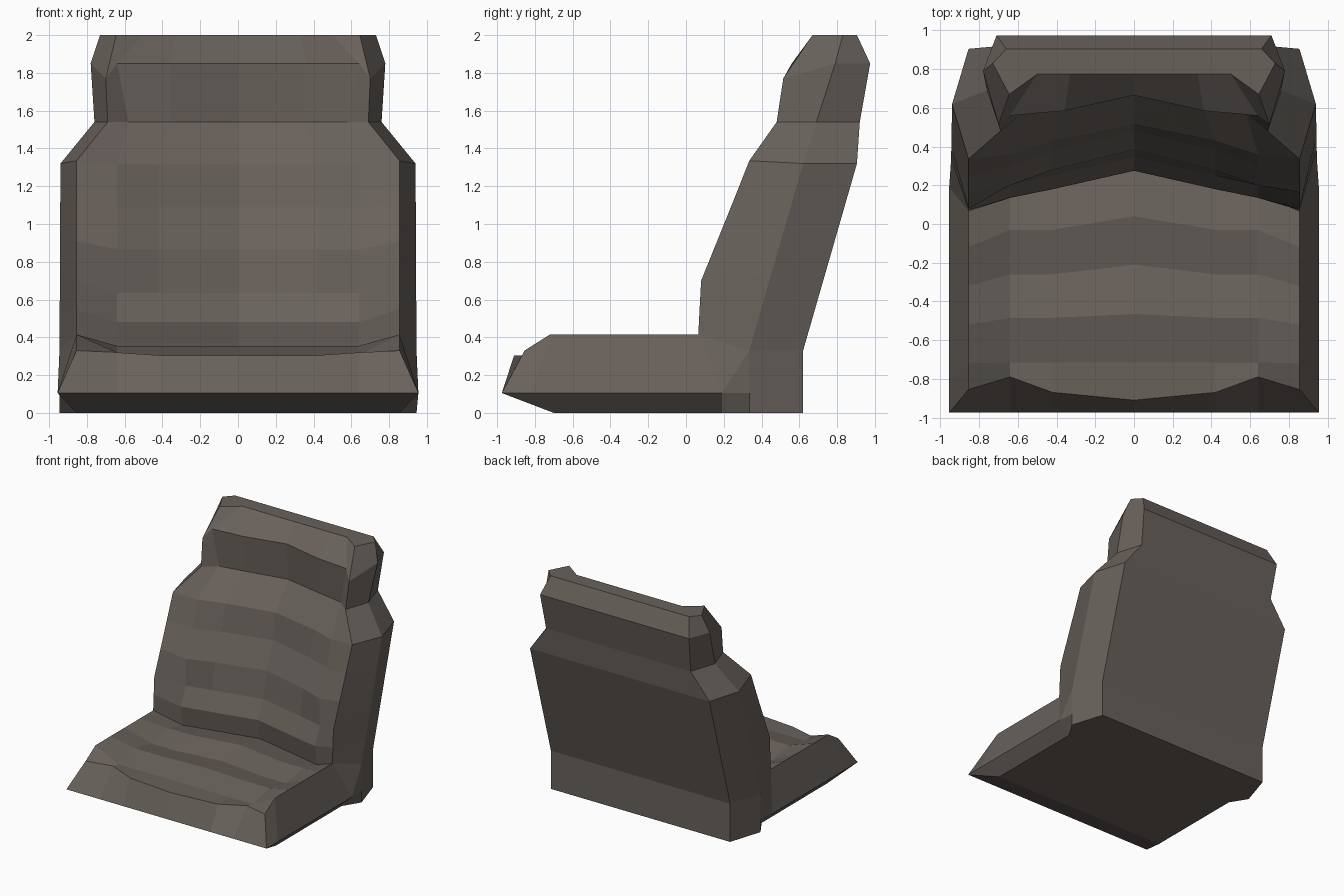
import bpy, bmesh
from mathutils import Vector as V

mat = bpy.data.materials.new("upholstery")
mat.diffuse_color = (0.14, 0.12, 0.105, 1)


def build(name, strips, polys):
    """Loft strips of point rows, add polygons, then mirror across x = 0."""
    bm = bmesh.new()

    def face(pts):
        clean = []
        for p in pts:
            if all((V(p) - V(q)).length > 1e-4 for q in clean):
                clean.append(p)
        if len(clean) > 2:
            bm.faces.new([bm.verts.new(p) for p in clean])
            bm.faces.new([bm.verts.new((-p[0], p[1], p[2])) for p in reversed(clean)])

    for rows in strips:
        for a, b in zip(rows, rows[1:]):
            for i in range(len(a) - 1):
                face([a[i], a[i + 1], b[i + 1], b[i]])
    for p in polys:
        face(p)
    bmesh.ops.remove_doubles(bm, verts=bm.verts, dist=0.0005)
    bmesh.ops.recalc_face_normals(bm, faces=bm.faces)
    me = bpy.data.meshes.new(name)
    bm.to_mesh(me)
    bm.free()
    me.materials.append(mat)
    ob = bpy.data.objects.new(name, me)
    bpy.context.collection.objects.link(ob)
    return ob


# Backrest front: z, y at centre / mid / inner column, bolster edge (x, y, z)
back_rows = [
    (0.31, 0.30, 0.21, 0.16, (0.855, 0.065, 0.415)),
    (0.48, 0.275, 0.18, 0.135, (0.855, 0.072, 0.55)),
    (0.635, 0.345, 0.25, 0.20, (0.855, 0.08, 0.70)),
    (0.865, 0.385, 0.28, 0.20, (0.855, 0.165, 0.91)),
    (1.09, 0.48, 0.38, 0.30, (0.855, 0.25, 1.12)),
    (1.315, 0.515, 0.43, 0.36, (0.855, 0.335, 1.335)),
    (1.54, 0.68, 0.61, 0.57, (0.69, 0.48, 1.54)),
    (1.85, 0.665, 0.585, 0.56, (0.70, 0.515, 1.77)),
    (2.0, 0.775, 0.775, 0.775, (0.645, 0.67, 2.0)),
]
mid_x = [0.42] * 6 + [0.36, 0.36, 0.33]
inner_x = [0.64] * 6 + [0.58, 0.64, 0.50]

# Outer side edge and rear edge, straight from the hip to the shoulder
hip_out, sh_out = V((0.945, 0.335, 0.33)), V((0.94, 0.62, 1.32))
hip_rear, sh_rear = V((0.855, 0.62, 0.33)), V((0.855, 0.905, 1.32))
outer = [hip_out.lerp(sh_out, i / 5) for i in range(6)]
rear = [hip_rear.lerp(sh_rear, i / 5) for i in range(6)]
outer += [V((0.76, 0.69, 1.54)), V((0.78, 0.79, 1.85)), V((0.73, 0.83, 2.0))]
rear += [V((0.69, 0.92, 1.54)), V((0.71, 0.975, 1.85)), V((0.66, 0.905, 2.0))]

loft = []
for (z, y0, y1, y2, edge), xm, xi, o, r in zip(back_rows, mid_x, inner_x, outer, rear):
    loft.append([(0, y0, z), (xm, y1, z), (xi, y2, z), edge, o, r, (0, r.y, r.z)])

# Backrest base down to the floor
base_top = loft[0][4:]
base_low = [(p[0], p[1], 0) for p in base_top]
floor = [(0, 0.335, 0)] + base_low
build("backrest", [loft, [base_top, base_low]], [loft[-1], floor])

# Cushion: z, y at centre / mid / inner column, bolster edge y and z, outer lip y
seat_rows = [
    (0.31, 0.30, 0.21, 0.16, 0.065, 0.415, 0.19),
    (0.355, 0.04, -0.03, -0.03, -0.12, 0.415, -0.03),
    (0.31, -0.21, -0.26, -0.26, -0.32, 0.415, -0.30),
    (0.355, -0.465, -0.485, -0.485, -0.52, 0.415, -0.56),
    (0.305, -0.715, -0.715, -0.715, -0.72, 0.415, -0.82),
    (0.305, -0.91, -0.87, -0.79, -0.855, 0.33, -0.975),
]
cushion = []
for z, y0, y1, y2, ye, ze, yo in seat_rows:
    yb = max(yo, -0.70)
    cushion.append([(0, y0, z), (0.42, y1, z), (0.64, y2, z + (0.015 if y0 < -0.9 else 0)),
                    (0.855, ye, ze), (0.955, yo, 0.105), (0.855, yb, 0), (0, yb, 0)])

# Front face, lip and underside
xs = (0, 0.42, 0.64, 0.955)
front = [cushion[-1][:4],
         [(x, -0.975, 0.105) for x in xs],
         [(min(x, 0.855), -0.70, 0) for x in xs]]

# Small faces joining the cushion side to the backrest side
lip, hip = (0.955, 0.19, 0.105), tuple(hip_out)
hip_mid, hip_low = (0.945, 0.335, 0.105), (0.945, 0.335, 0)
joint = [[(0.855, 0.065, 0.415), hip, lip], [hip, hip_mid, lip],
         [lip, hip_mid, hip_low, (0.855, 0.19, 0)],
         [(0, 0.19, 0), (0.855, 0.19, 0), hip_low, (0, 0.335, 0)]]
build("seat_cushion", [cushion, front], joint)
